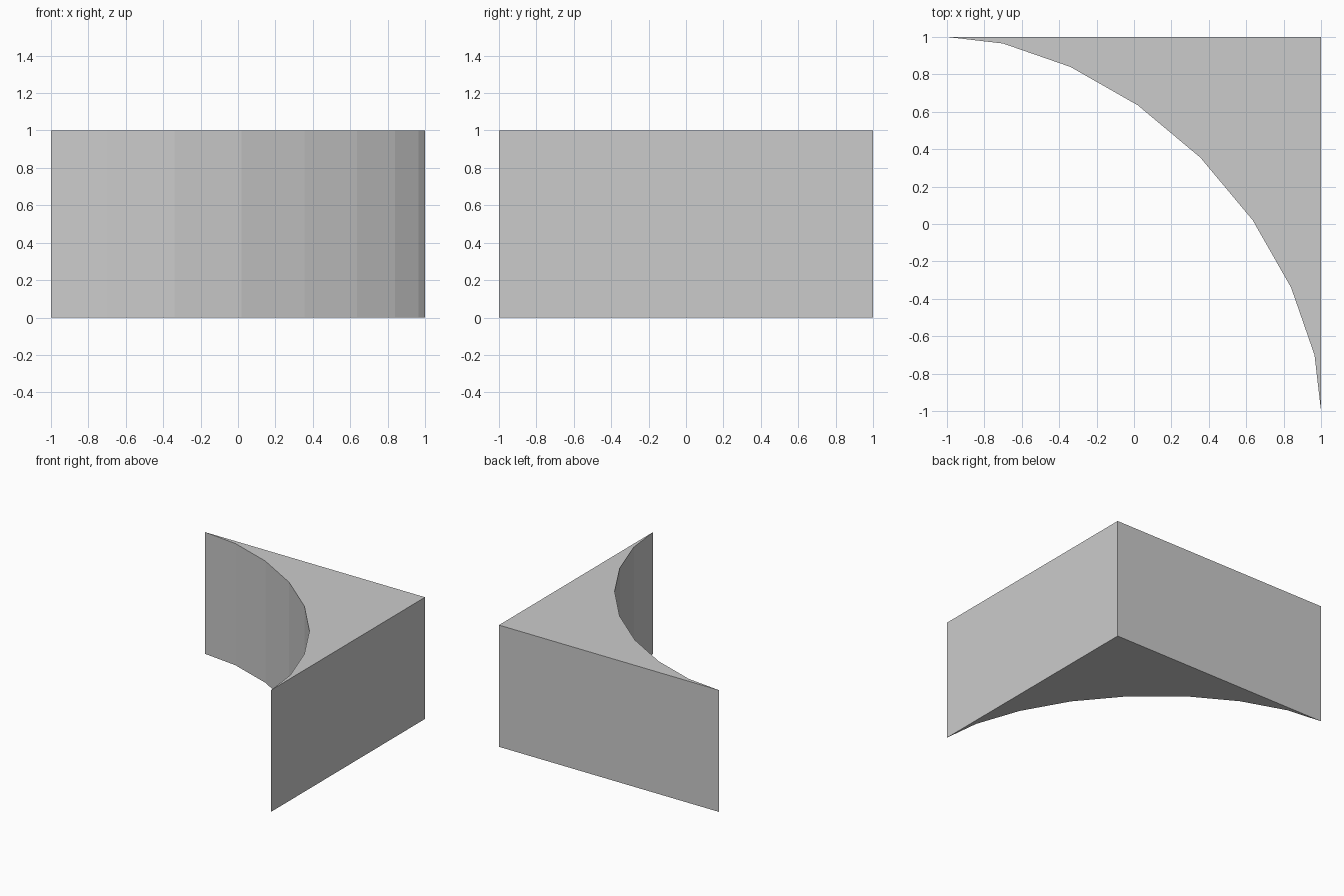
import bpy
import bmesh

if "Cube" in bpy.data.objects:
    bpy.data.objects.remove(bpy.data.objects["Cube"])

HEIGHT = 1.0

# Half of the concave curve, up to the diagonal; the rest mirrors across x = y
half = [(-1.0, 1.0), (-0.70, 0.965), (-0.34, 0.84), (0.02, 0.635)]
curve = half + [(0.355, 0.355)] + [(y, x) for x, y in reversed(half)]
profile = curve + [(1.0, 1.0)]

# Corner block: profile extruded upwards
bm = bmesh.new()
base = bm.faces.new([bm.verts.new((x, y, 0)) for x, y in profile])
result = bmesh.ops.extrude_face_region(bm, geom=[base], use_keep_orig=True)
top = [v for v in result["geom"] if isinstance(v, bmesh.types.BMVert)]
bmesh.ops.translate(bm, verts=top, vec=(0, 0, HEIGHT))
bmesh.ops.recalc_face_normals(bm, faces=bm.faces)

mesh = bpy.data.meshes.new("concave_corner_block")
bm.to_mesh(mesh)
bm.free()
block = bpy.data.objects.new("concave_corner_block", mesh)
bpy.context.collection.objects.link(block)
